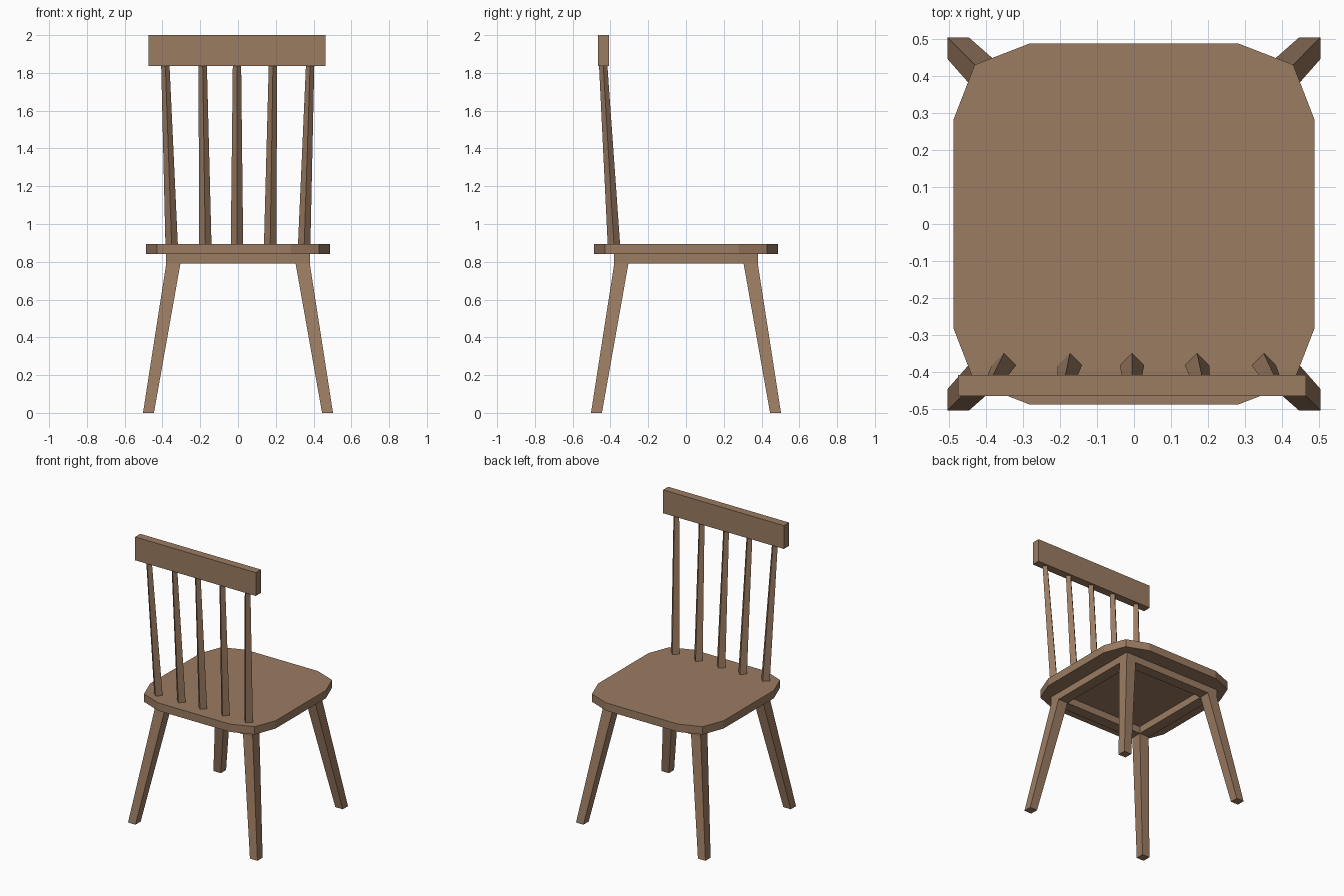
import bpy, bmesh
from mathutils import Vector

if "Cube" in bpy.data.objects:
    bpy.data.objects.remove(bpy.data.objects["Cube"])

wood = bpy.data.materials.new("brown wood")
wood.diffuse_color = (0.33, 0.20, 0.122, 1)
wood.use_nodes = True
wood.node_tree.nodes["Principled BSDF"].inputs["Base Color"].default_value = wood.diffuse_color


def finish(name, bm):
    bmesh.ops.recalc_face_normals(bm, faces=bm.faces)
    me = bpy.data.meshes.new(name)
    bm.to_mesh(me)
    bm.free()
    me.materials.append(wood)
    ob = bpy.data.objects.new(name, me)
    bpy.context.collection.objects.link(ob)
    return ob


def loft(bm, bottom, top):
    """Closed prism between two matching loops."""
    a = [bm.verts.new(p) for p in bottom]
    b = [bm.verts.new(p) for p in top]
    n = len(a)
    bm.faces.new(a[::-1])
    bm.faces.new(b)
    for i in range(n):
        j = (i + 1) % n
        bm.faces.new((a[i], a[j], b[j], b[i]))


def square(x0, x1, y0, y1, z):
    return [(x0, y0, z), (x1, y0, z), (x1, y1, z), (x0, y1, z)]


def diamond(x, y, z, r):
    return [(x, y - r, z), (x + r, y, z), (x, y + r, z), (x - r, y, z)]


# Seat: square board with two-step clipped corners
corner = [(0.488, 0.28), (0.43, 0.43), (0.28, 0.488)]
outline = []
for k in range(4):
    for x, y in corner:
        for _ in range(k):
            x, y = -y, x
        outline.append((x, y))
bm = bmesh.new()
loft(bm, [(x, y, 0.84) for x, y in outline], [(x, y, 0.895) for x, y in outline])
finish("seat", bm)

# Frame under the seat, with splayed tapered legs grown from its corners
OUT, INN, ZB, ZT = 0.38, 0.305, 0.79, 0.84
grid = (-OUT, -INN, INN, OUT)
bm = bmesh.new()
verts = {(i, j): bm.verts.new((grid[i], grid[j], ZB)) for i in range(4) for j in range(4)}
cells = {}
for i in range(3):
    for j in range(3):
        if (i, j) != (1, 1):
            cells[i, j] = bm.faces.new([verts[i, j], verts[i + 1, j], verts[i + 1, j + 1], verts[i, j + 1]])
# raise the ring to the seat, keeping the underside
ring = bmesh.ops.extrude_face_region(bm, geom=list(cells.values()), use_keep_orig=True)
up = [g for g in ring["geom"] if isinstance(g, bmesh.types.BMVert)]
bmesh.ops.translate(bm, verts=up, vec=(0, 0, ZT - ZB))
# extrude each corner down to a foot
for i in (0, 2):
    for j in (0, 2):
        leg = bmesh.ops.extrude_discrete_faces(bm, faces=[cells[i, j]])["faces"][0]
        for v in leg.verts:
            for ax in (0, 1):
                s = 1 if v.co[ax] > 0 else -1
                v.co[ax] = s * (0.503 if abs(v.co[ax]) > 0.35 else 0.445)
            v.co.z = 0
finish("seat_frame_and_legs", bm)

# Back spindles: tapered diamond sections, leaning back and fanning out
bottoms = (-0.351, -0.173, -0.0055, 0.17, 0.35)
tops = (-0.385, -0.187, -0.0055, 0.185, 0.382)
for n, (xb, xt) in enumerate(zip(bottoms, tops), 1):
    bm = bmesh.new()
    loft(bm, diamond(xb, -0.381, 0.88, 0.033), diamond(xt, -0.439, 1.85, 0.022))
    finish(f"back_spindle_{n}", bm)

# Top rail
bm = bmesh.new()
loft(bm, square(-0.475, 0.464, -0.465, -0.408, 1.836), square(-0.475, 0.464, -0.465, -0.408, 2.0))
finish("top_rail", bm)
